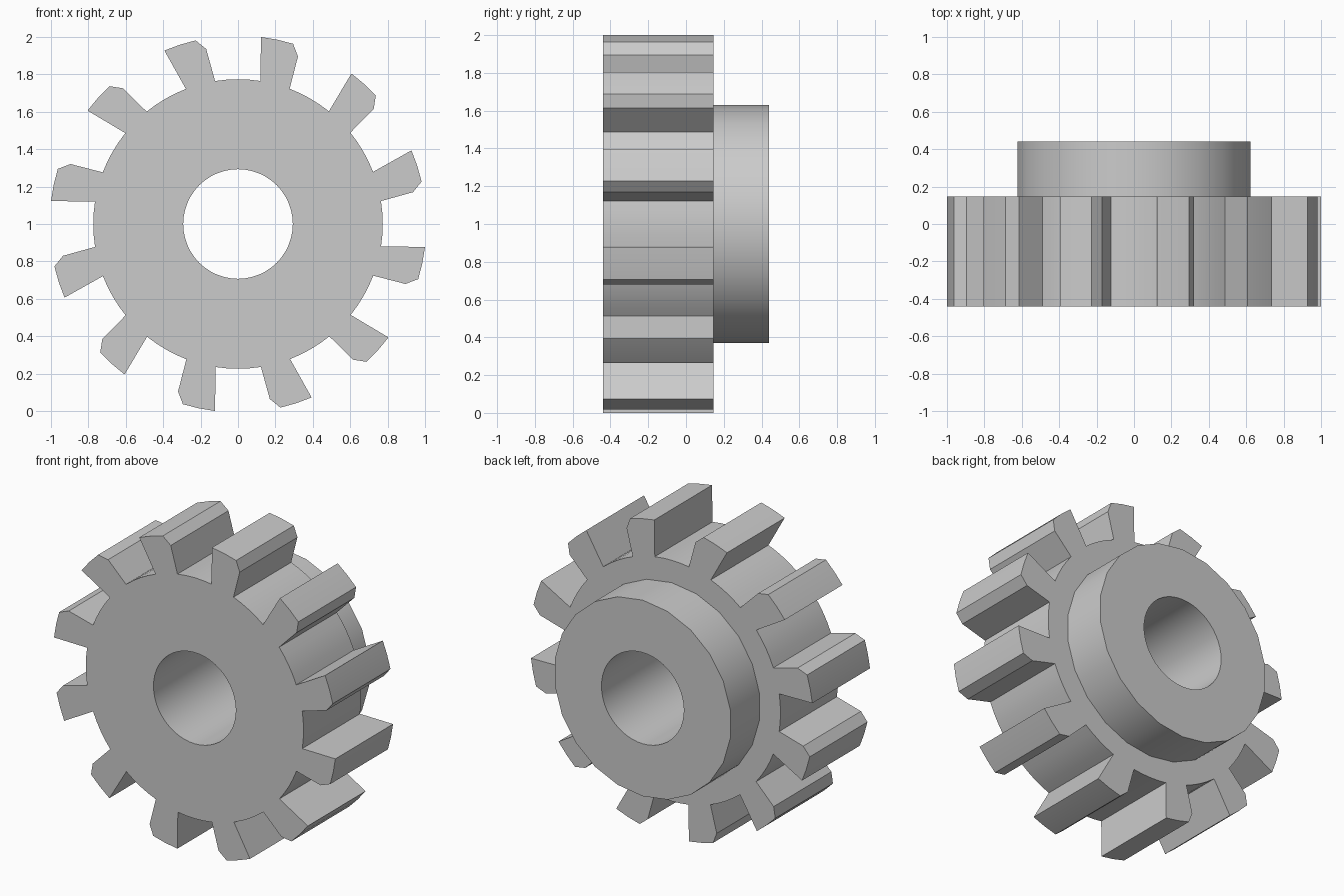
import bpy
import bmesh
from math import sin, cos, radians

cube = bpy.data.objects.get("Cube")
if cube:
    bpy.data.objects.remove(cube, do_unlink=True)

TEETH = 12
ROOT, TIP, BORE, HUB = 0.774, 1.0075, 0.293, 0.63
FRONT, STEP, BACK = -0.44, 0.146, 0.44

steel = bpy.data.materials.new("plain grey")
steel.use_nodes = True
grey = (0.6, 0.6, 0.6, 1)
steel.diffuse_color = grey
steel.node_tree.nodes["Principled BSDF"].inputs["Base Color"].default_value = grey


def polar(radius, degrees):
    """Point in the x-z plane, clockwise from the top, around the axle."""
    a = radians(degrees)
    return radius * sin(a), 1 + radius * cos(a)


def circle(radius, sides):
    return [polar(radius, 360 * i / sides) for i in range(sides)]


def pierced_prism(name, outline, hole, y0, y1):
    """Closed solid from an outline with a hole, running along y."""
    bm = bmesh.new()
    caps = {y0: [], y1: []}
    for loop in (outline, hole):
        rings = [[bm.verts.new((x, y, z)) for x, z in loop] for y in (y0, y1)]
        n = len(loop)
        for i in range(n):
            j = (i + 1) % n
            bm.faces.new((rings[0][i], rings[0][j], rings[1][j], rings[1][i]))
            for y, ring in zip((y0, y1), rings):
                caps[y].append(bm.edges.get((ring[i], ring[j])))
    for edges in caps.values():
        bmesh.ops.triangle_fill(bm, use_beauty=True, edges=edges, normal=(0, 1, 0))
    bmesh.ops.recalc_face_normals(bm, faces=bm.faces)
    mesh = bpy.data.meshes.new(name)
    bm.to_mesh(mesh)
    bm.free()
    mesh.materials.append(steel)
    obj = bpy.data.objects.new(name, mesh)
    bpy.context.collection.objects.link(obj)
    bpy.ops.object.select_all(action='DESELECT')
    obj.select_set(True)
    bpy.context.view_layer.objects.active = obj
    bpy.ops.object.shade_smooth_by_angle(angle=radians(30))
    return obj


# One tooth (radius, angle): straight flank, curved tip, bevelled corner, valley
tooth = [(ROOT, 8.9), (TIP, 7), (TIP, 12), (TIP, 17), (0.951, 19.7), (ROOT, 20.9),
         (ROOT, 25.4), (ROOT, 29.9), (ROOT, 34.4)]
pitch = 360 / TEETH
gear_outline = [polar(r, a + pitch * k) for k in range(TEETH) for r, a in tooth]

bore = circle(BORE, 48)
pierced_prism("toothed_wheel", gear_outline, bore, FRONT, STEP)
pierced_prism("rear_hub", circle(HUB, 22), bore, STEP, BACK)
